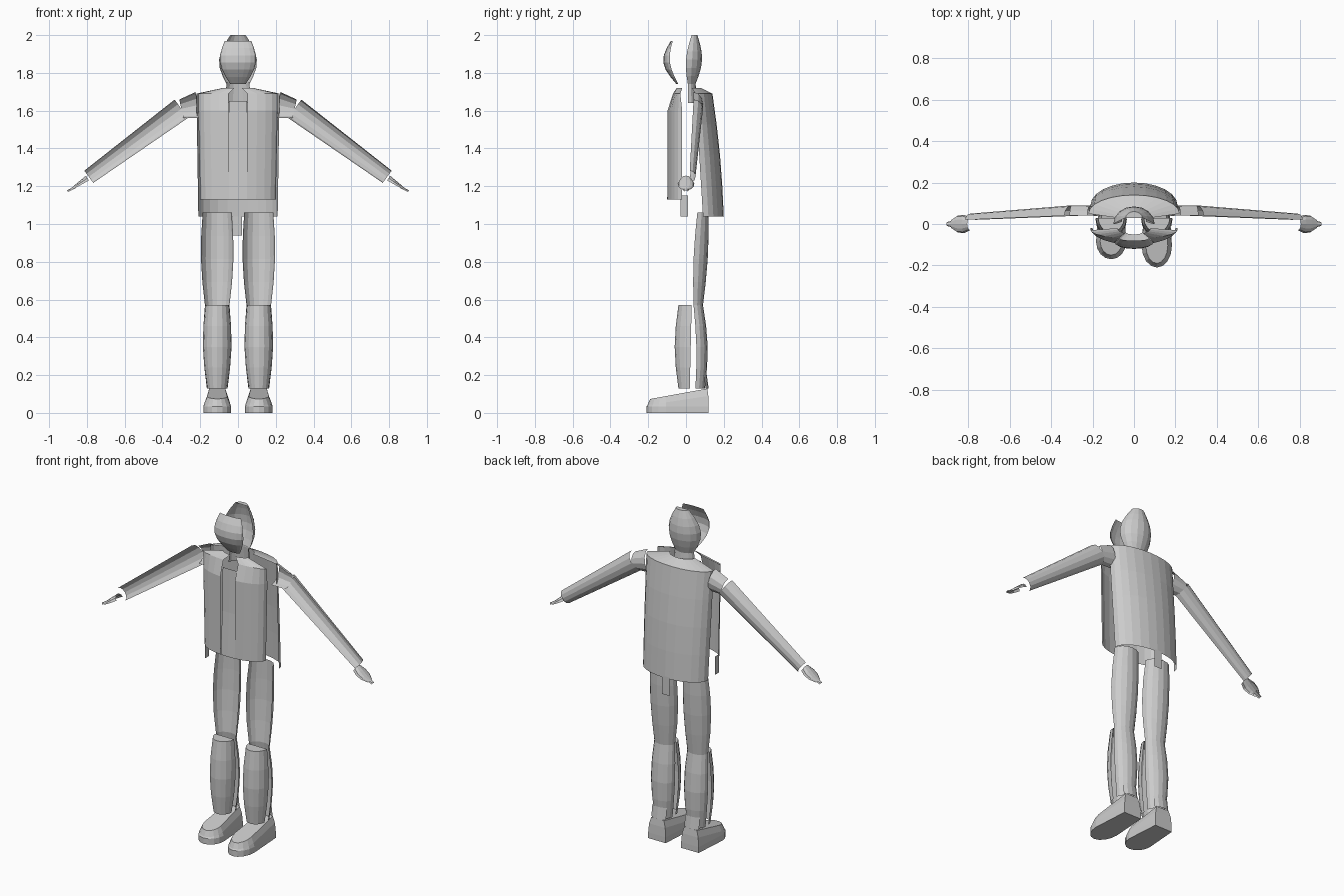
import bpy, bmesh
from math import sin, cos, pi
from mathutils import Vector

cube = bpy.data.objects.get("Cube")
if cube:
    bpy.data.objects.remove(cube)

colour = (.6, .6, .6, 1)
grey = bpy.data.materials.new("plain_grey")
grey.use_nodes = True
grey.diffuse_color = colour
grey.node_tree.nodes["Principled BSDF"].inputs["Base Color"].default_value = colour

# Quarter directions around a ring, measured from the ring's first axis
FIRST, MIDDLE, LAST = 0, pi / 2, pi


def loft(name, rows, closed=False, cap_start=False, cap_end=False, side=1):
    """Skin a list of point rows with quads, mirrored in x when side is negative."""
    bm = bmesh.new()
    grid = [[bm.verts.new((side * p[0], p[1], p[2])) for p in row] for row in rows]
    count = len(grid[0])
    for low, high in zip(grid, grid[1:]):
        for i in range(count if closed else count - 1):
            j = (i + 1) % count
            bm.faces.new((low[i], low[j], high[j], high[i]))
    if cap_start:
        bm.faces.new(grid[0])
    if cap_end:
        bm.faces.new(grid[-1])
    bmesh.ops.recalc_face_normals(bm, faces=bm.faces)
    mesh = bpy.data.meshes.new(name)
    bm.to_mesh(mesh)
    bm.free()
    mesh.materials.append(grey)
    obj = bpy.data.objects.new(name, mesh)
    bpy.context.collection.objects.link(obj)


def arc(center, first_axis, second_axis, steps, start=FIRST, end=LAST):
    """Points along an elliptical arc spanned by two axes."""
    angles = [start + (end - start) * i / steps for i in range(steps + 1)]
    return [Vector(center) + Vector(first_axis) * cos(a) + Vector(second_axis) * sin(a)
            for a in angles]


def blend(ends, t, swell=0):
    """Straight blend between two ends, with an optional swelling halfway."""
    return ends[0] + (ends[1] - ends[0]) * t + swell * sin(pi * t)


def shell(name, z, width, edge, middle, swell=0, edge_swell=0, middle_swell=0,
          x=0, rows=4, steps=8, start=FIRST, end=LAST, **options):
    """Upright half shell: each setting runs from the lower to the upper rim."""
    rings = []
    for i in range(rows + 1):
        t = i / rows
        rim = blend(edge, t, edge_swell)
        reach = blend(middle, t, middle_swell) - rim
        half_width = blend(width, t, swell)
        rings.append(arc((x, rim, blend(z, t)), (half_width, 0, 0), (0, reach, 0),
                         steps, start, end))
    loft(name, rings, **options)


def limb(name, begin, finish, height, depth, swell=0, rows=3, steps=6,
         start=FIRST, end=LAST, side=1):
    """Half tube along a line; the ring starts on the upper side and turns to the rear."""
    begin, finish = Vector(begin), Vector(finish)
    along = (finish - begin).normalized()
    across = Vector((-along.z, 0, along.x))
    rings = []
    for i in range(rows + 1):
        t = i / rows
        rings.append(arc(begin.lerp(finish, t), across * blend(height, t),
                         (0, blend(depth, t, swell), 0), steps, start, end))
    loft(name, rings, side=side)


# Head: loose face mask, back of head and back of neck
shell("face", z=(1.74, 1.97), width=(.04, .07), edge=(-.04, -.07), middle=(-.05, -.08),
      swell=.04, edge_swell=-.03, middle_swell=-.055, rows=6)
shell("back_of_head", z=(1.74, 2), width=(.06, .04), edge=(.01, .03), middle=(.05, .06),
      swell=.05, edge_swell=-.02, middle_swell=.03, rows=6, cap_end=True)
shell("neck", z=(1.64, 1.75), width=(.07, .06), edge=(.01, .01), middle=(.06, .05), rows=1)

# Jacket back, its shoulder slope and a hanging tag
shell("jacket_back", z=(1.04, 1.69), width=(.21, .22), edge=(.09, .05), middle=(.2, .14),
      middle_swell=.01, steps=12)
shell("rear_shoulder_slope", z=(1.69, 1.72), width=(.22, .08), edge=(.05, .03),
      middle=(.14, .08), rows=1, steps=12)
loft("back_tag", [[(-.03, .2, z), (.02, .2, z)] for z in (.94, 1.05)])

# Jacket front: open panels, yokes and shoulder slopes either side of a shirt strip
opening = MIDDLE * .85
for name in ("left", "right"):
    half = dict(rows=1, steps=5, end=opening, side=1 if name == "left" else -1)
    shell(name + "_front_panel", z=(1.13, 1.6), width=(.2, .21), edge=(-.02, -.02),
          middle=(-.1, -.1), **half)
    shell(name + "_front_yoke", z=(1.6, 1.69), width=(.21, .21), edge=(-.02, -.03),
          middle=(-.1, -.07), **half)
    shell(name + "_front_shoulder_slope", z=(1.69, 1.72), width=(.21, .08), edge=(-.03, -.02),
          middle=(-.07, -.05), **half)
shell("shirt_strip", z=(1.13, 1.65), width=(.2, .2), edge=(-.02, -.02), middle=(-.1, -.08),
      middle_swell=.005, rows=2, steps=2, start=opening, end=pi - opening)
loft("front_flap", [[(-.2, .01, z), (-.2, -.03, z)] for z in (1.04, 1.15)])

for name, side in (("left", 1), ("right", -1)):
    # Sleeve: rear half of a tapering tube, with a level shoulder
    shoulder, bend, wrist = (.21, .04, 1.63), (.3, .04, 1.61), (.79, .02, 1.25)
    limb(name + "_shoulder", shoulder, bend, height=(.07, .05), depth=(.05, .05),
         rows=1, side=side)
    limb(name + "_sleeve", bend, wrist, height=(.06, .04), depth=(.05, .03), side=side)

    # Hand: domed upper shell with a pointing finger
    dome = dict(start=-MIDDLE, end=MIDDLE, side=side)
    limb(name + "_hand", (.79, 0, 1.23), (.88, 0, 1.18), height=(.03, .01),
         depth=(.03, .02), swell=.02, **dome)
    limb(name + "_finger", (.86, 0, 1.19), (.9, 0, 1.17), height=(.01, .01),
         depth=(.02, .01), rows=1, steps=4, **dome)

    # Leg: rear shells for the thigh and calf
    leg = dict(x=.11, side=side)
    shell(name + "_thigh", z=(.57, 1.06), width=(.065, .077), edge=(.04, .06),
          middle=(.09, .12), swell=.015, edge_swell=-.01, middle_swell=.01, **leg)
    shell(name + "_calf", z=(.13, .57), width=(.055, .065), edge=(.05, .04),
          middle=(.1, .09), swell=.015, edge_swell=.01, middle_swell=.02, **leg)
    shell(name + "_heel_cuff", z=(.13, .2), width=(.06, .06), edge=(.08, .07),
          middle=(.12, .11), rows=1, steps=4, start=pi / 5, end=pi * .8, **leg)

    # Shin: front shell with a flat knee top
    shell(name + "_shin", z=(.13, .57), width=(.053, .063), edge=(.02, .03),
          middle=(-.04, -.04), swell=.018, middle_swell=-.02, cap_end=True, **leg)

    # Shoe: rounded toe and square heel drawn in towards a sloping upper
    toe, heel = (-.21 if side > 0 else -.17), .12

    def outline(inset, height, rise=0):
        """Footprint whose upper edge climbs from toe to heel."""
        half_width = .073 - inset
        points = arc((.11, toe / 2, 0), (half_width, 0, 0), (0, toe / 2 + inset, 0), steps=8)
        points += [Vector((.11 + half_width * k, heel - inset / 3, 0)) for k in (-.8, .8)]
        for p in points:
            p.z = height + rise * (p.y - toe) / (heel - toe)
        return points

    loft(name + "_shoe", [outline(0, 0), outline(0, .035), outline(.006, .04, rise=.05),
                          outline(.02, .07, rise=.06)],
         closed=True, cap_start=True, cap_end=True, side=side)
